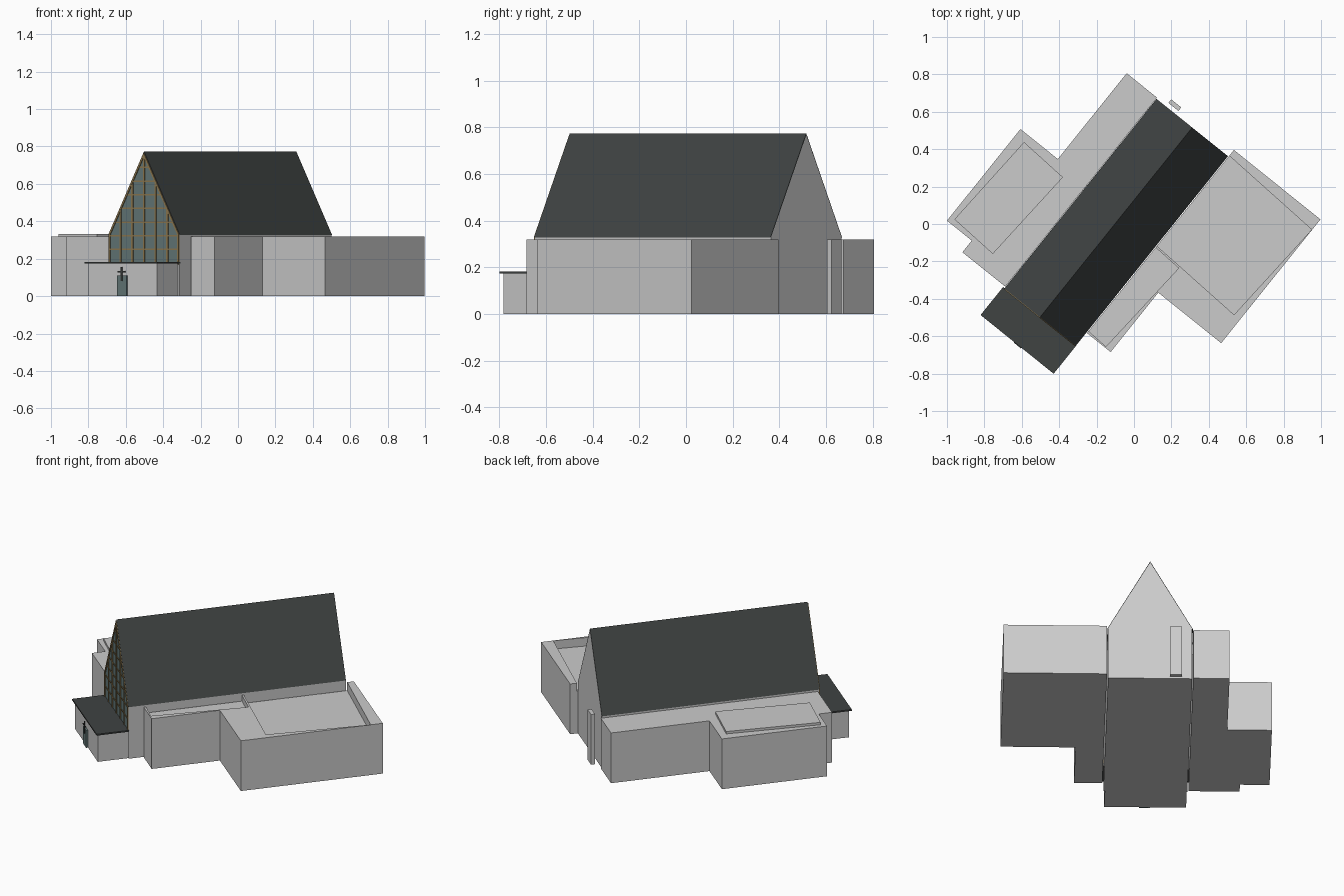
import bpy, bmesh, math
from mathutils import Vector

if "Cube" in bpy.data.objects:
    bpy.data.objects.remove(bpy.data.objects["Cube"])

E = Vector((0.78, -0.626))   # across the nave
D = Vector((0.626, 0.78))    # along the nave, front to back


def material(name, rgb):
    m = bpy.data.materials.new(name)
    m.diffuse_color = (*rgb, 1)
    m.use_nodes = True
    m.node_tree.nodes["Principled BSDF"].inputs["Base Color"].default_value = m.diffuse_color
    return m


SLATE = material("slate", (0.05, 0.056, 0.055))
GLASS = material("glass", (0.13, 0.19, 0.19))
WOOD = material("wood", (0.27, 0.19, 0.08))


def world(u, v, z):
    p = E * u + D * v
    return (p.x, p.y, z)


def extrude(name, base, step, mat=None):
    bm = bmesh.new()
    f = bm.faces.new([bm.verts.new(p) for p in base])
    r = bmesh.ops.extrude_face_region(bm, geom=[f])
    bmesh.ops.translate(bm, vec=step,
                        verts=[g for g in r["geom"] if isinstance(g, bmesh.types.BMVert)])
    bmesh.ops.recalc_face_normals(bm, faces=bm.faces)
    me = bpy.data.meshes.new(name)
    bm.to_mesh(me)
    bm.free()
    ob = bpy.data.objects.new(name, me)
    bpy.context.collection.objects.link(ob)
    if mat:
        me.materials.append(mat)
    return ob


def plan(name, pts, z0, z1, mat=None):
    """Footprint in building axes, extruded upward."""
    return extrude(name, [world(u, v, z0) for u, v in pts], (0, 0, z1 - z0), mat)


def plan_xy(name, pts, z0, z1, mat=None):
    """Footprint in world axes, extruded upward."""
    return extrude(name, [(x, y, z0) for x, y in pts], (0, 0, z1 - z0), mat)


def section(name, pts, v0, v1, mat=None):
    """Cross-section in (u, z), extruded along the nave."""
    return extrude(name, [world(u, v0, z) for u, z in pts], world(0, v1 - v0, 0), mat)


def box(name, u0, u1, v0, v1, z0, z1, mat=None):
    return plan(name, [(u0, v0), (u1, v0), (u1, v1), (u0, v1)], z0, z1, mat)


def cut(target, cutter):
    m = target.modifiers.new("recess", 'BOOLEAN')
    m.operation = 'DIFFERENCE'
    m.solver = 'EXACT'
    m.object = cutter
    cutter.hide_render = True
    cutter.hide_viewport = True


C, HW, EAVE, RIDGE = -0.08, 0.241, 0.33, 0.767
FRONT, BACK = -0.70, 0.597
SLOPE = (RIDGE - EAVE) / HW

# Nave and its steep roof
section("nave", [(C - HW, 0), (C + HW, 0), (C + HW, EAVE), (C, RIDGE), (C - HW, EAVE)], FRONT, BACK)
for s, side in ((-1, "left"), (1, "right")):
    section("roof_" + side, [(C, RIDGE), (C + s * HW, EAVE), (C + s * (HW + 0.004), EAVE - 0.002),
                             (C, RIDGE + 0.007)], FRONT - 0.003, BACK, SLATE)

# Glazed front gable with its wooden frame
g = HW - 0.004
section("gable_glass", [(C - g, 0.17), (C + g, 0.17), (C + g, EAVE), (C, RIDGE - 0.004), (C - g, EAVE)],
        FRONT - 0.002, FRONT, GLASS)
for s, side in ((-1, "left"), (1, "right")):
    section("gable_rake_" + side, [(C, RIDGE), (C + s * HW, EAVE), (C + s * (HW - 0.012), EAVE),
                                   (C, RIDGE - 0.022)], FRONT - 0.007, FRONT, WOOD)
    a, b = sorted((C + s * HW, C + s * (HW - 0.01)))
    box("gable_post_" + side, a, b, FRONT - 0.007, FRONT, 0.17, EAVE, WOOD)
for i in range(-2, 3):
    u = C + i * 0.08
    box("mullion", u - 0.006, u + 0.006, FRONT - 0.006, FRONT, 0.17, RIDGE - abs(i) * 0.08 * SLOPE - 0.015, WOOD)
for i in range(7):
    z = 0.25 + i * 0.073
    h = min(HW, (RIDGE - z) / SLOPE) - 0.006
    box("transom", C - h, C + h, FRONT - 0.005, FRONT, z - 0.004, z + 0.004, WOOD)

# Entrance porch, canopy, door and cross
box("porch", -0.318, 0.152, -0.882, FRONT, 0, 0.173)
box("porch_canopy", -0.335, 0.166, -0.893, FRONT, 0.173, 0.182, SLATE)
box("door", C - 0.031, C + 0.031, -0.893, -0.882, 0, 0.11, GLASS)
box("cross_upright", C - 0.004, C + 0.004, -0.897, -0.892, 0.08, 0.155, SLATE)
box("cross_arm", C - 0.025, C + 0.025, -0.897, -0.892, 0.125, 0.133, SLATE)

# Right wing with sunken flat roofs behind parapets
right = plan("right_wing", [(0.169, -0.612), (0.331, -0.612), (0.331, -0.205), (0.762, -0.205),
                            (0.762, 0.643), (0.169, 0.643)], 0, 0.318)
cut(right, plan_xy("large_roof_cutter", [(0.95, -0.03), (0.535, -0.485), (0.10, -0.097), (0.47, 0.40)],
                   0.265, 0.5))
cut(right, plan_xy("small_roof_cutter", [(-0.15, -0.655), (0.239, -0.236), (0.10, -0.112), (-0.28, -0.54)],
                   0.28, 0.5))

# Left wing with a raised roof slab
plan("left_wing", [(-0.327, -0.692), (-0.621, -0.692), (-0.621, -0.612), (-0.791, -0.612), (-0.791, 0.016),
                   (-0.535, 0.016), (-0.535, 0.604), (-0.327, 0.604)], 0, 0.318)
plan_xy("left_roof_slab", [(-0.96, 0.025), (-0.755, -0.16), (-0.38, 0.25), (-0.588, 0.438)], 0.318, 0.333)

# Free-standing pier behind the nave
box("rear_pier", -0.262, -0.193, 0.62, 0.644, 0, 0.318)
